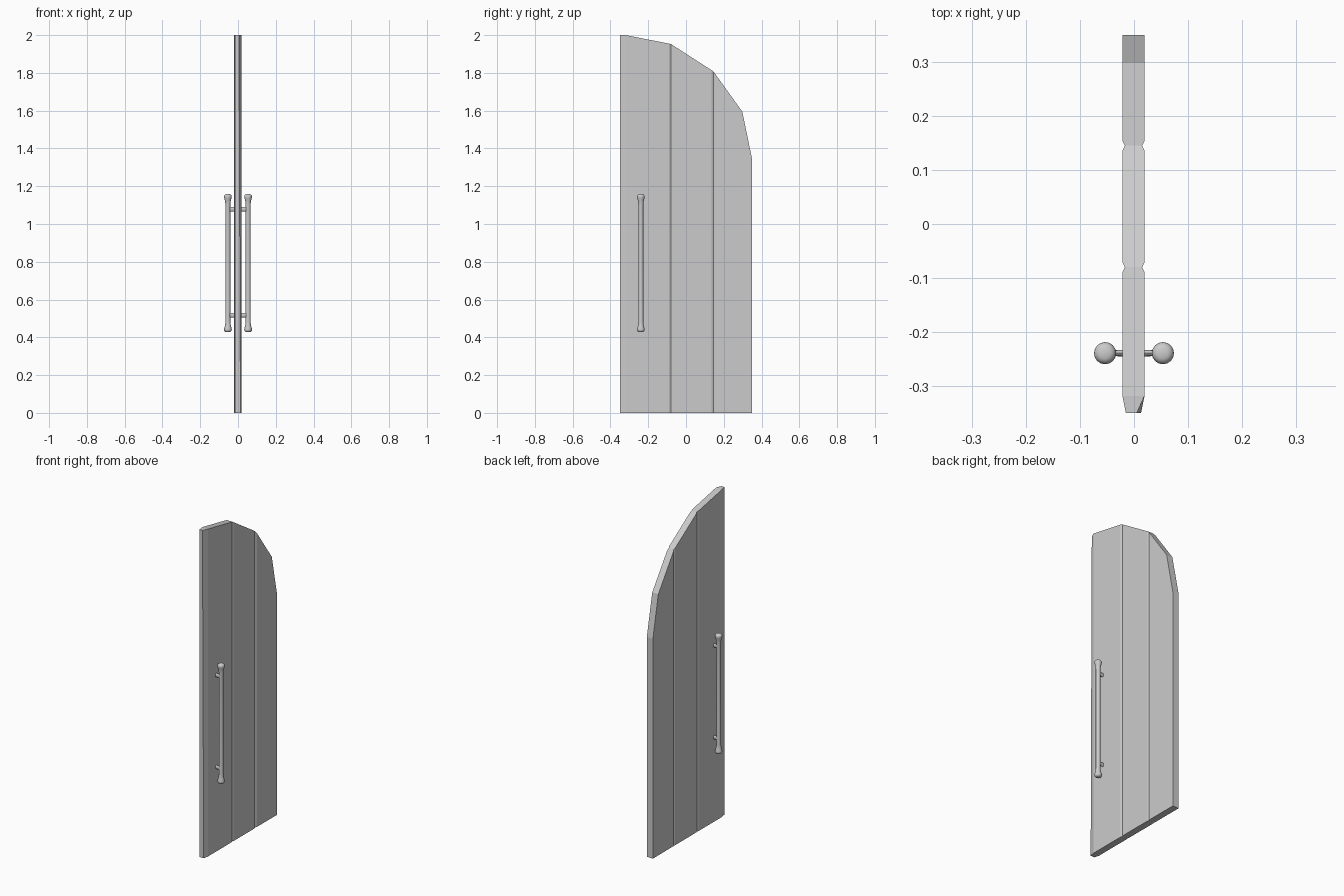
import bpy, bmesh
from math import sin, cos, pi

if "Cube" in bpy.data.objects:
    bpy.data.objects.remove(bpy.data.objects["Cube"])


def finish(name, bm, smooth=False):
    bmesh.ops.recalc_face_normals(bm, faces=bm.faces)
    mesh = bpy.data.meshes.new(name)
    bm.to_mesh(mesh)
    bm.free()
    ob = bpy.data.objects.new(name, mesh)
    bpy.context.collection.objects.link(ob)
    if smooth:
        bpy.ops.object.select_all(action='DESELECT')
        ob.select_set(True)
        bpy.context.view_layer.objects.active = ob
        bpy.ops.object.shade_smooth_by_angle(angle=0.7)
    return ob


def loft(name, rings, smooth=False):
    """Skin a list of equal rings of points, with capped ends."""
    bm = bmesh.new()
    vs = [[bm.verts.new(p) for p in ring] for ring in rings]
    n = len(rings[0])
    for a, b in zip(vs, vs[1:]):
        for i in range(n):
            j = (i + 1) % n
            bm.faces.new((a[i], a[j], b[j], b[i]))
    bm.faces.new(vs[0])
    bm.faces.new(vs[-1])
    return finish(name, bm, smooth)


# Door leaf: arched outline, sampled across its width
OUTLINE = [(-0.35, 2.0), (-0.32, 2.0), (-0.08, 1.953), (0.145, 1.808),
           (0.298, 1.595), (0.35, 1.343)]


def top_at(y):
    for (y0, z0), (y1, z1) in zip(OUTLINE, OUTLINE[1:]):
        if y <= y1:
            return z0 + (z1 - z0) * (y - y0) / (y1 - y0)
    return OUTLINE[-1][1]


HALF, GROOVE, CX = 0.0205, 0.016, -0.001
stations = [(-0.35, 0.014), (-0.318, HALF)]
for g in (-0.08, 0.145):                      # plank grooves
    stations += [(g - 0.009, HALF), (g, GROOVE), (g + 0.009, HALF)]
stations += [(0.298, HALF), (0.35, HALF)]

rings = []
for y, h in stations:
    z = top_at(y)
    rings.append([(CX - h, y, 0), (CX + h, y, 0), (CX + h, y, z), (CX - h, y, z)])
rings[0][2] = (0.005, -0.35, 2.0)             # worn top corner of the closing edge
loft("door_leaf", rings)

# Pull handles on both faces: turned bar with flared, domed ends
HY, Z0, Z1, SIDES = -0.239, 0.427, 1.158, 16
END = [(0.0, 0.010), (0.003, 0.016), (0.008, 0.0195), (0.013, 0.0205),
       (0.021, 0.0195), (0.034, 0.0155), (0.055, 0.013)]
profile = [(Z0 + d, r) for d, r in END] + [(Z1 - d, r) for d, r in reversed(END)]
# Standoff: distance from door centre, half width in y, half height in z
POST = [(0.016, 0.0065), (0.034, 0.0055), (0.042, 0.0075), (0.052, 0.0085)]

for side, label in ((-1, "left"), (1, "right")):
    hx = side * 0.0535
    loft(f"handle_bar_{label}",
         [[(hx + r * cos(2 * pi * i / SIDES), HY + r * sin(2 * pi * i / SIDES), z)
           for i in range(SIDES)] for z, r in profile], True)
    for z, level in ((0.517, "lower"), (1.078, "upper")):
        loft(f"handle_post_{label}_{level}",
             [[(side * x, HY + r * cos(2 * pi * i / 12), z + 0.012 * sin(2 * pi * i / 12))
               for i in range(12)] for x, r in POST], True)
